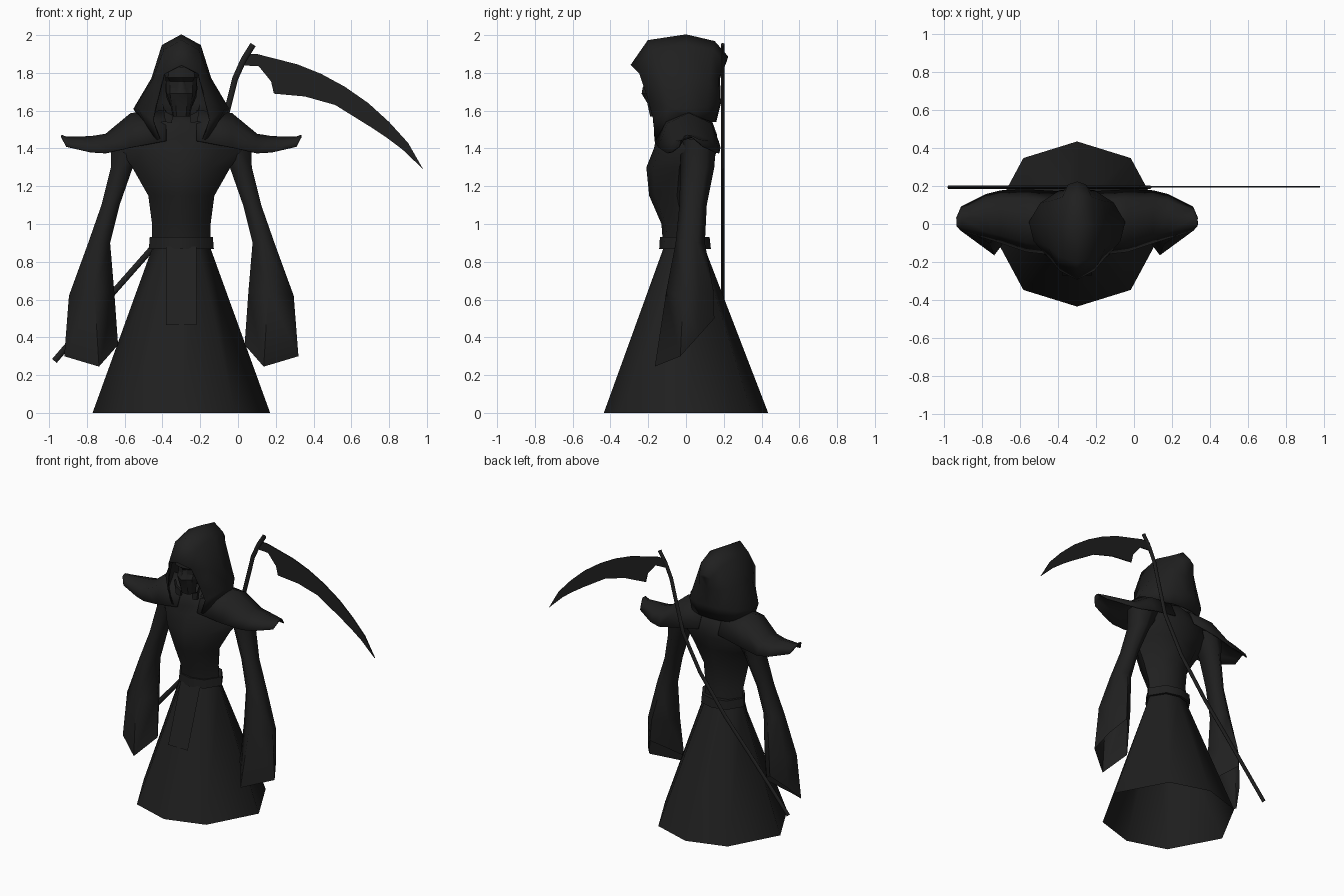
import bpy, bmesh, math
from mathutils import Vector

if "Cube" in bpy.data.objects:
    bpy.data.objects.remove(bpy.data.objects["Cube"])

CX = -0.3  # the figure stands left of centre, balanced by the blade

mat = bpy.data.materials.new("charcoal")
mat.diffuse_color = (0.014, 0.014, 0.014, 1)
mat.use_nodes = True
mat.node_tree.nodes["Principled BSDF"].inputs["Base Color"].default_value = mat.diffuse_color


def finish(name, bm, mirror=False, solid=0, x=CX, angle=50):
    bmesh.ops.remove_doubles(bm, verts=bm.verts, dist=0.0005)
    bmesh.ops.recalc_face_normals(bm, faces=bm.faces)
    me = bpy.data.meshes.new(name)
    bm.to_mesh(me)
    bm.free()
    ob = bpy.data.objects.new(name, me)
    bpy.context.collection.objects.link(ob)
    ob.location.x = x
    me.materials.append(mat)
    bpy.ops.object.select_all(action='DESELECT')
    ob.select_set(True)
    bpy.context.view_layer.objects.active = ob
    bpy.ops.object.shade_smooth_by_angle(angle=math.radians(angle))
    if mirror:
        mod = ob.modifiers.new("mirror", 'MIRROR')
        mod.use_clip = True
    if solid:
        mod = ob.modifiers.new("thickness", 'SOLIDIFY')
        mod.thickness = solid
        mod.offset = 0
    return ob


def loft(name, rows, closed=True, caps=(False, False), **kw):
    """Skin a list of point rows with quads."""
    bm = bmesh.new()
    vs = [[bm.verts.new(p) for p in row] for row in rows]
    n = len(vs[0])
    for a, b in zip(vs, vs[1:]):
        for i in range(n if closed else n - 1):
            j = (i + 1) % n
            bm.faces.new((a[i], a[j], b[j], b[i]))
    if caps[0]:
        bm.faces.new(vs[0])
    if caps[1]:
        bm.faces.new(vs[-1])
    return finish(name, bm, **kw)


ROBE = [math.radians(a) for a in (0, 37, 90, 143, 180, 217, 270, 323)]  # eight-sided robe
SLEEVE = [math.tau * i / 6 for i in range(6)]


def ring(x, z, half, front, back, angs=ROBE):
    """Ellipse with a corner at front and back."""
    cy, ry = (front + back) / 2, (back - front) / 2
    rx = half / max(math.sin(a) for a in angs)
    return [(x + rx * math.sin(a), cy - ry * math.cos(a), z) for a in angs]


def plate(name, outline, y, depth, **kw):
    """Flat outline in x-z, given depth along y."""
    bm = bmesh.new()
    f = bm.faces.new([bm.verts.new((x, y - depth / 2, z)) for x, z in outline])
    ext = bmesh.ops.extrude_face_region(bm, geom=[f])
    bmesh.ops.translate(bm, vec=(0, depth, 0),
                        verts=[v for v in ext["geom"] if isinstance(v, bmesh.types.BMVert)])
    return finish(name, bm, **kw)


# Robe: flared skirt, open below, and torso
loft("skirt", [ring(0, 0, .47, -.435, .435), ring(0, .87, .155, -.12, .10)], angle=60)
torso = [(.87, .155, -.12, .10), (1.0, .155, -.13, .09), (1.15, .175, -.195, .10),
         (1.3, .26, -.21, .14), (1.4, .33, -.17, .165), (1.47, .30, -.155, .165),
         (1.54, .20, -.145, .14), (1.58, .08, -.10, .10)]
loft("torso", [ring(0, *r) for r in torso], caps=(False, True), angle=60)

# Belt and hanging front panel
loft("belt", [ring(0, .87, .15, -.12, .11), ring(0, .868, .172, -.142, .132),
              ring(0, .93, .167, -.138, .125), ring(0, .93, .15, -.12, .08)])
loft("front_panel", [[(-.08, -.127, .88), (.08, -.127, .88)],
                     [(-.08, -.272, .465), (.08, -.272, .465)]], closed=False)

# Sleeves: upper rings (x, z, half width, front, back), then a slanted pointed cuff
sleeve = [ring(*r, SLEEVE) for r in
          [(.27, 1.45, .10, -.03, .16), (.315, 1.3, .058, -.03, .15), (.375, 1.1, .048, -.035, .11),
           (.435, .9, .058, -.055, .10)]]
sleeve.append([(.46, -.105, .64), (.595, -.015, .62), (.56, .07, .63),
               (.48, .145, .65), (.39, .07, .64), (.355, -.01, .64)])
sleeve.append([(.436, -.165, .245), (.62, -.03, .30), (.57, .06, .40),
               (.49, .15, .50), (.40, .06, .43), (.335, -.03, .36)])
loft("sleeve", sleeve, mirror=True, angle=75)

# Shoulder mantle: x, ridge z, hem z, front y, back y
mantle = [(.08, 1.60, 1.44, -.165, .17), (.267, 1.585, 1.405, -.145, .18),
          (.40, 1.475, 1.375, -.10, .175), (.48, 1.462, 1.38, -.075, .155),
          (.61, 1.46, 1.41, -.035, .09), (.635, 1.47, 1.46, -.01, .03)]
rows = []
for x, top, hem, f, b in mantle:
    m, q = (f + b) / 2, top - (top - hem) * .3
    rows.append([(x, f, hem), (x, m + (f - m) * .7, q), (x, m, top), (x, m + (b - m) * .7, q), (x, b, hem)])
loft("shoulder_mantle", rows, closed=False, mirror=True, solid=.006)

# Hood: half arches from brim to the back, crown first
hood = [
    [(0, -.29, 1.84), (.09, -.245, 1.795), (.125, -.2, 1.66), (.15, -.17, 1.55), (.115, -.165, 1.45)],
    [(0, -.2, 1.97), (.09, -.17, 1.92), (.15, -.12, 1.76), (.225, -.09, 1.61), (.14, -.14, 1.44)],
    [(0, 0, 2.0), (.10, 0, 1.945), (.155, 0, 1.77), (.25, .01, 1.61), (.22, .02, 1.56)],
    [(0, .15, 1.965), (.075, .14, 1.92), (.135, .12, 1.77), (.19, .11, 1.62), (.16, .12, 1.54)],
    [(0, .22, 1.885), (.045, .205, 1.86), (.07, .17, 1.77), (.09, .175, 1.64), (.08, .15, 1.54)],
]
hood.append([(0, y + .006, z) if i else (0, y, z) for i, (x, y, z) in enumerate(hood[-1])])
loft("hood", hood, closed=False, mirror=True, solid=.008, angle=60)

# Head inside the hood
bm = bmesh.new()
bmesh.ops.create_uvsphere(bm, u_segments=10, v_segments=8, radius=1)
bmesh.ops.scale(bm, vec=(.09, .12, .13), verts=bm.verts)
bmesh.ops.translate(bm, vec=(0, -.03, 1.72), verts=bm.verts)
finish("head", bm)

# Bony mask with sunken eyes: z, then (x, y) from the middle outward
mask = [(1.83, (0, -.215), (.03, -.21), (.065, -.19), (.09, -.15)),
        (1.775, (0, -.225), (.02, -.225), (.07, -.205), (.085, -.16)),
        (1.755, (0, -.215), (.02, -.195), (.06, -.18), (.082, -.155)),
        (1.72, (0, -.23), (.022, -.195), (.06, -.18), (.08, -.15)),
        (1.69, (0, -.235), (.03, -.215), (.06, -.195), (.078, -.15)),
        (1.64, (0, -.205), (.03, -.205), (.052, -.185), (.06, -.14)),
        (1.57, (0, -.19), (.025, -.19), (.04, -.17), (.045, -.13))]
loft("mask", [[(x, y, r[0]) for x, y in r[1:]] for r in mask], closed=False, mirror=True, angle=20)

# Jaw guards beside the chin
plate("jaw_guard", [(.10, 1.64), (.085, 1.595), (.045, 1.575), (.05, 1.535), (.085, 1.54)],
      -.165, .02, mirror=True)

# Scythe: bent staff and thin curved blade
path = [Vector((x, .194, z)) for x, z in
        [(-.972, .275), (-.65, .65), (-.46, .865), (-.25, 1.14), (-.11, 1.4),
         (-.05, 1.63), (-.015, 1.77), (.03, 1.87), (.08, 1.95)]]
rows = []
for i, p in enumerate(path):
    t = (path[min(i + 1, len(path) - 1)] - path[max(i - 1, 0)]).normalized()
    n = Vector((-t.z, 0, t.x))
    rows.append([p + n * .016 * math.cos(a) + Vector((0, .011 * math.sin(a), 0)) for a in SLEEVE])
loft("scythe_staff", rows, caps=(True, True), x=0, angle=65)
upper = [(.03, 1.90), (.10, 1.90), (.315, 1.845), (.44, 1.795), (.565, 1.727), (.69, 1.64),
         (.80, 1.54), (.90, 1.43), (.98, 1.29)]
lower = [(.87, 1.395), (.79, 1.455), (.70, 1.515), (.515, 1.63), (.355, 1.675), (.19, 1.69),
         (.175, 1.755), (.11, 1.835), (.02, 1.84)]
plate("scythe_blade", upper + lower, .197, .008, x=0)
